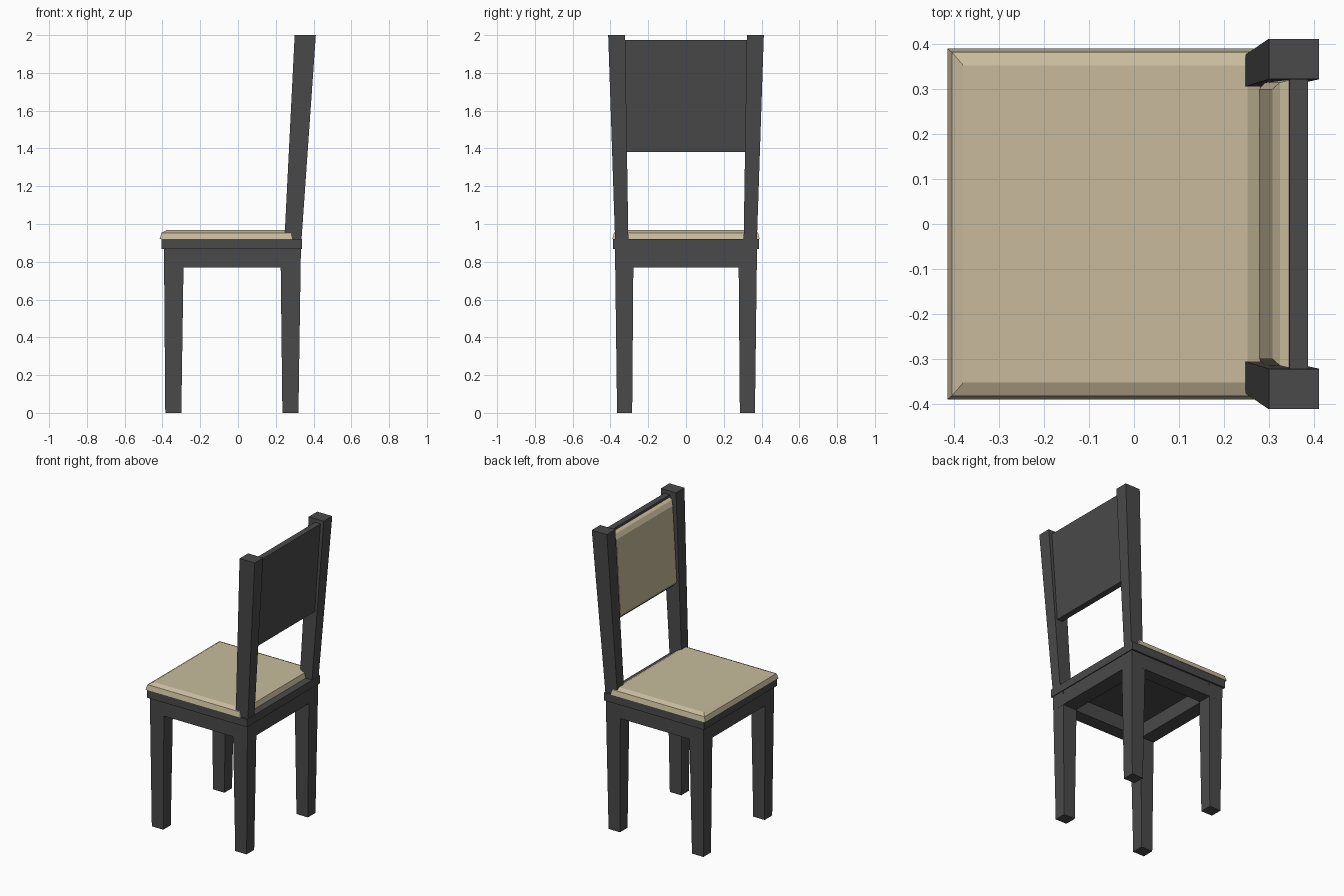
import bpy
import bmesh

if "Cube" in bpy.data.objects:
    bpy.data.objects.remove(bpy.data.objects["Cube"])


def material(name, rgb):
    m = bpy.data.materials.new(name)
    m.diffuse_color = (*rgb, 1)
    m.use_nodes = True
    m.node_tree.nodes["Principled BSDF"].inputs["Base Color"].default_value = m.diffuse_color
    return m


WOOD = material("dark grey wood", (0.068, 0.068, 0.068))
CLOTH = material("beige cloth", (0.58, 0.50, 0.335))


def loft(name, rings, mat):
    """Solid through a stack of four-point rings."""
    bm = bmesh.new()
    loops = [[bm.verts.new(p) for p in r] for r in rings]
    for a, b in zip(loops, loops[1:]):
        for i in range(4):
            j = (i + 1) % 4
            bm.faces.new((a[i], a[j], b[j], b[i]))
    bm.faces.new(loops[0][::-1])
    bm.faces.new(loops[-1])
    bmesh.ops.recalc_face_normals(bm, faces=bm.faces)
    me = bpy.data.meshes.new(name)
    bm.to_mesh(me)
    bm.free()
    me.materials.append(mat)
    ob = bpy.data.objects.new(name, me)
    bpy.context.collection.objects.link(ob)
    return ob


def rect(x0, x1, y0, y1, z):
    return [(x0, y0, z), (x1, y0, z), (x1, y1, z), (x0, y1, z)]


def box(name, x0, x1, y0, y1, z0, z1, mat):
    return loft(name, [rect(x0, x1, y0, y1, z0), rect(x0, x1, y0, y1, z1)], mat)


for s, side in ((-1, "right"), (1, "left")):
    # Tapered legs
    loft(f"front_leg_{side}", [rect(-0.385, -0.30, s * 0.285, s * 0.365, 0),
                               rect(-0.392, -0.287, s * 0.278, s * 0.376, 0.87)], WOOD)
    loft(f"back_leg_{side}", [rect(0.235, 0.32, s * 0.285, s * 0.365, 0),
                              rect(0.225, 0.333, s * 0.278, s * 0.376, 0.87)], WOOD)
    # Side apron
    box(f"side_apron_{side}", -0.34, 0.28, s * 0.285, s * 0.375, 0.77, 0.87, WOOD)
    # Leaning back posts
    loft(f"back_post_{side}", [rect(0.245, 0.335, s * 0.305, s * 0.375, 0.90),
                               rect(0.30, 0.412, s * 0.322, s * 0.412, 2.0)], WOOD)

# Aprons across the front and back
box("front_apron", -0.391, -0.295, -0.33, 0.33, 0.77, 0.87, WOOD)
box("back_apron", 0.23, 0.332, -0.33, 0.33, 0.77, 0.87, WOOD)

# Seat board and its chamfered cushion
box("seat_board", -0.404, 0.338, -0.387, 0.387, 0.867, 0.92, WOOD)
loft("seat_cushion", [rect(-0.415, 0.29, -0.39, 0.39, 0.92),
                      rect(-0.405, 0.28, -0.382, 0.382, 0.953),
                      rect(-0.38, 0.252, -0.353, 0.353, 0.967)], CLOTH)


# Leaning back panel and its cushion
def panel_ring(depth, y, z0, z1):
    """Ring parallel to the panel, depth in front of its face."""
    def x(z):
        return 0.346 - 0.06 * (1.975 - z) - depth
    return [(x(z0), -y, z0), (x(z0), y, z0), (x(z1), y, z1), (x(z1), -y, z1)]


loft("back_panel", [panel_ring(-0.041, 0.325, 1.38, 1.975),
                    panel_ring(0, 0.325, 1.38, 1.975)], WOOD)
loft("back_cushion", [panel_ring(0, 0.32, 1.39, 1.96),
                      panel_ring(0.02, 0.315, 1.40, 1.95),
                      panel_ring(0.035, 0.30, 1.425, 1.92)], CLOTH)
